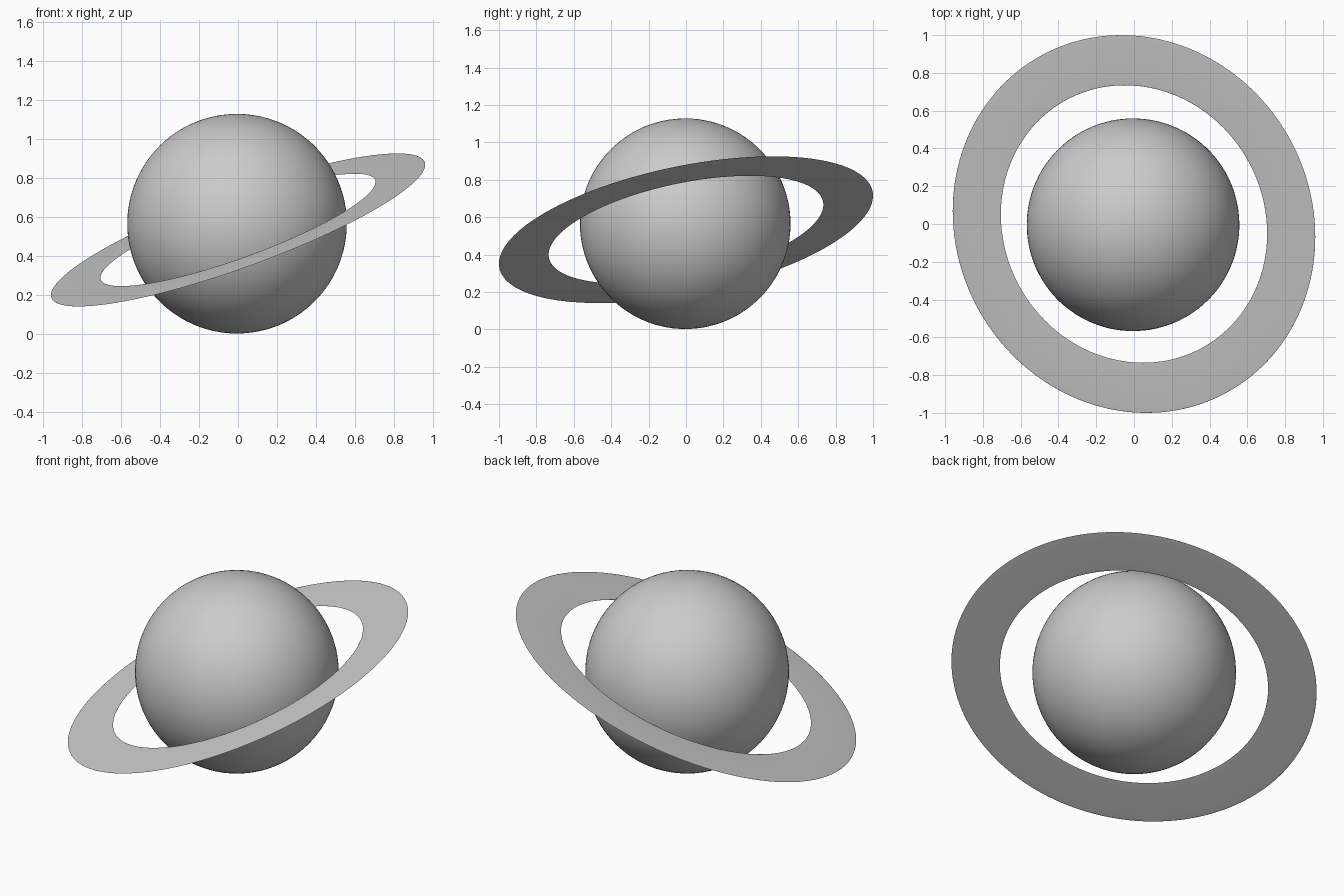
import bpy
from mathutils import Vector

cube = bpy.data.objects.get("Cube")
if cube:
    bpy.data.objects.remove(cube, do_unlink=True)

# One plain grey for the whole model
grey = bpy.data.materials.new("light_grey")
grey.use_nodes = True
colour = (0.6, 0.6, 0.6, 1.0)
grey.diffuse_color = colour
grey.node_tree.nodes["Principled BSDF"].inputs["Base Color"].default_value = colour


def finish(name):
    obj = bpy.context.object
    obj.name = obj.data.name = name
    obj.data.materials.append(grey)
    bpy.ops.object.shade_smooth()
    return obj


# Globe, with its axis tilted to match the ring
axis = Vector((-0.335, -0.19, 0.923)).normalized()
tilt = axis.to_track_quat('Z', 'Y').to_euler()
bpy.ops.mesh.primitive_uv_sphere_add(segments=96, ring_count=48, radius=0.563,
                                     location=(-0.005, -0.004, 0.565), rotation=tilt)
finish("planet_globe")

# Ring: a torus squashed almost flat
outer, inner = 1.0185, 0.748
bpy.ops.mesh.primitive_torus_add(major_segments=160, minor_segments=24,
                                 major_radius=(outer + inner) / 2,
                                 minor_radius=(outer - inner) / 2,
                                 location=(0, 0, 0.533), rotation=tilt)
ring = finish("planet_ring")
ring.scale.z = 0.015
